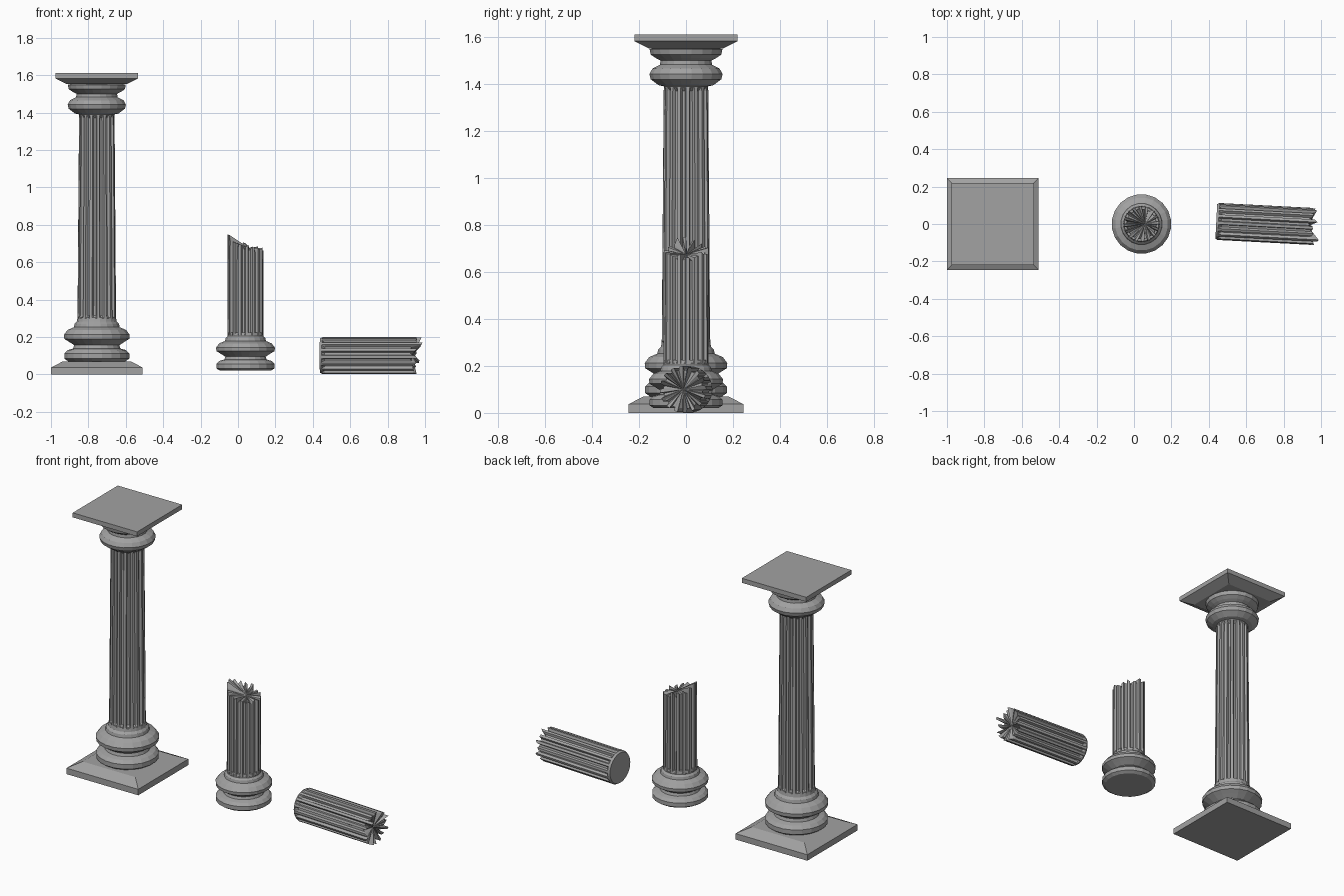
import bpy, bmesh, math, random
from mathutils import Matrix, Vector

random.seed(4)
cube = bpy.data.objects.get("Cube")
if cube:
    bpy.data.objects.remove(cube, do_unlink=True)

stone = bpy.data.materials.new("grey stone")
stone.use_nodes = True
GREY = (0.36, 0.36, 0.36, 1)
stone.diffuse_color = GREY
stone.node_tree.nodes["Principled BSDF"].inputs["Base Color"].default_value = GREY

FLUTES = 16


def loft(name, rings, matrix, tip=None):
    """Skin equal rings of points; close the end flat, or to a tip point."""
    bm = bmesh.new()
    loops = [[bm.verts.new(p) for p in ring] for ring in rings]
    n = len(loops[0])
    for low, high in zip(loops, loops[1:]):
        for i in range(n):
            j = (i + 1) % n
            bm.faces.new((low[i], low[j], high[j], high[i]))
    bm.faces.new(loops[0][::-1])
    if tip is None:
        bm.faces.new(loops[-1])
    else:
        centre = bm.verts.new(tip)
        for i in range(n):
            bm.faces.new((loops[-1][i], loops[-1][(i + 1) % n], centre))
    bmesh.ops.recalc_face_normals(bm, faces=bm.faces[:])
    mesh = bpy.data.meshes.new(name)
    bm.to_mesh(mesh)
    bm.free()
    mesh.materials.append(stone)
    obj = bpy.data.objects.new(name, mesh)
    obj.matrix_world = matrix
    bpy.context.collection.objects.link(obj)
    return obj


def lathe(name, profile, matrix, sides=20):
    """Turn (radius, height) pairs around z."""
    angles = [math.tau * (i + 0.5) / sides for i in range(sides)]
    rings = [[(r * math.cos(a), r * math.sin(a), z) for a in angles] for r, z in profile]
    return loft(name, rings, matrix)


def slab(name, profile, matrix):
    """Square block from (half width, height) pairs."""
    return lathe(name, [(h * math.sqrt(2), z) for h, z in profile], matrix, 4)


def shaft(name, sections, matrix, broken=None, tip=None):
    """Fluted shaft from (radius, height, groove depth) sections."""
    rings = []
    for k, (r, z, depth) in enumerate(sections):
        ring = []
        for i in range(FLUTES):
            for part, cut in ((0, 0), (0.38, 0), (0.52, 1), (0.86, 1)):
                a = math.tau * (i + part) / FLUTES
                rad = r - depth * cut
                x, y = rad * math.cos(a), rad * math.sin(a)
                top = broken(x, y, cut) if broken and k == len(sections) - 1 else z
                ring.append((x, y, top))
        rings.append(ring)
    return loft(name, rings, matrix, tip)


# Moulded base shared by both standing columns, from its underside up
BASE = [(0.155, 0), (0.176, 0.014), (0.176, 0.042), (0.158, 0.06), (0.128, 0.068),
        (0.122, 0.086), (0.15, 0.104), (0.176, 0.12), (0.178, 0.142), (0.158, 0.168),
        (0.124, 0.182), (0.12, 0.2), (0.108, 0.212), (0.104, 0.235)]

# Whole column
whole = Matrix.Translation((-0.755, 0, 0))
slab("plinth", [(0.245, 0), (0.245, 0.037), (0.18, 0.07)], whole)
lathe("column_base", [(r, z + 0.07) for r, z in BASE], whole)
shaft("column_shaft", [(0.104, 0.28, 0), (0.104, 0.3, 0), (0.103, 0.315, 0.016),
                       (0.095, 1.37, 0.015), (0.094, 1.385, 0), (0.094, 1.41, 0)], whole)
lathe("capital", [(0.096, 1.39), (0.118, 1.395), (0.152, 1.42), (0.158, 1.442), (0.145, 1.465),
                  (0.112, 1.482), (0.11, 1.5), (0.13, 1.51), (0.152, 1.525), (0.157, 1.548),
                  (0.13, 1.555)], whole)
slab("abacus", [(0.16, 1.552), (0.22, 1.582), (0.22, 1.61)], whole)

# Broken standing column
stump = Matrix.Translation((0.04, 0, 0.02))
lathe("stump_base", [(r * 0.895, z * 0.87) for r, z in BASE], stump)


def stump_break(x, y, cut):
    spike = 0.02 if x < -0.07 and abs(y) < 0.04 and not cut else 0
    return 0.675 - 0.25 * x - 0.02 * cut + spike + random.uniform(-0.015, 0.012)


shaft("stump_shaft", [(0.096, 0.18, 0), (0.096, 0.19, 0), (0.096, 0.205, 0.015),
                      (0.095, 0.6, 0.015)], stump, stump_break, (0.02, 0, 0.655))

# Fallen fragment lying along x, its local +x pointing down
fallen = (Matrix.Translation((0.44, 0.014, 0.1)) @ Matrix.Rotation(math.radians(-3), 4, 'Z')
          @ Matrix.Rotation(math.radians(90), 4, 'Y'))


def fragment_break(x, y, cut):
    spike = 0.035 if x < -0.04 and y < -0.06 and not cut else 0
    return 0.52 - 0.12 * x - 0.02 * cut + spike + random.uniform(-0.018, 0.01)


shaft("fallen_shaft", [(0.092, 0, 0), (0.099, 0.012, 0), (0.099, 0.028, 0.015),
                       (0.099, 0.44, 0.015)], fallen, fragment_break, (0, 0, 0.49))
